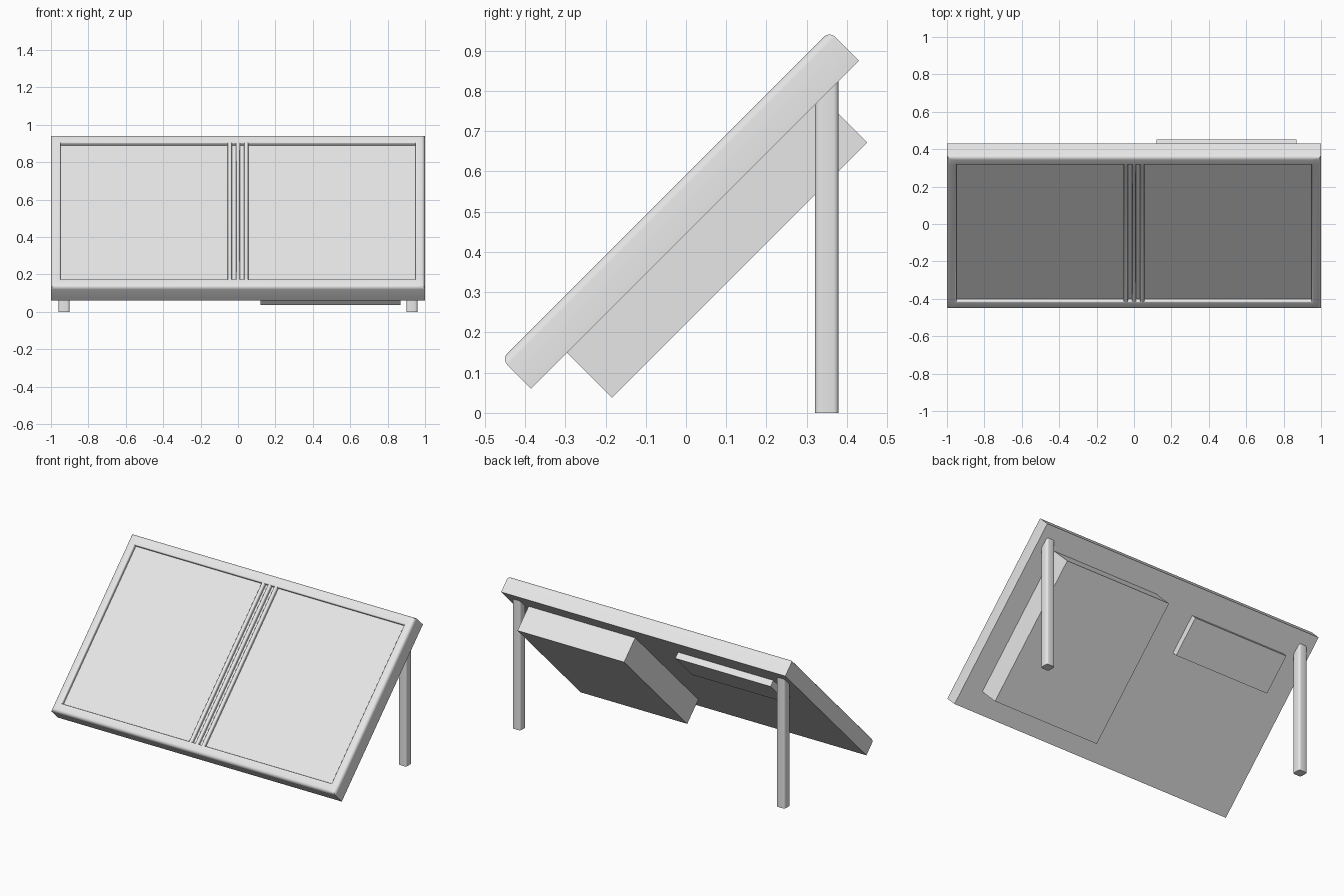
import bpy
import bmesh
import math
from mathutils import Matrix, Vector

cube = bpy.data.objects.get("Cube")
if cube:
    bpy.data.objects.remove(cube, do_unlink=True)

GREY = (0.8, 0.8, 0.8, 1.0)
grey = bpy.data.materials.new("light_grey")
grey.use_nodes = True
grey.diffuse_color = GREY
grey.node_tree.nodes["Principled BSDF"].inputs["Base Color"].default_value = GREY

# Tilted frame: local x across, y up the slope, z out of the panel face
TILT = Matrix.Translation((0, -0.385, 0.06)) @ Matrix.Rotation(math.radians(45), 4, "X")
LENGTH, THICK, DEPTH = 1.153, 0.104, 0.021


def finish(name, bm, matrix=Matrix()):
    bmesh.ops.recalc_face_normals(bm, faces=bm.faces[:])
    mesh = bpy.data.meshes.new(name)
    bm.to_mesh(mesh)
    bm.free()
    mesh.materials.append(grey)
    obj = bpy.data.objects.new(name, mesh)
    bpy.context.collection.objects.link(obj)
    obj.matrix_world = matrix
    bpy.ops.object.select_all(action="DESELECT")
    obj.select_set(True)
    bpy.context.view_layer.objects.active = obj
    bpy.ops.object.shade_smooth_by_angle(angle=math.radians(35))
    return obj


def box(lo, hi):
    lo, hi = Vector(lo), Vector(hi)
    bm = bmesh.new()
    bmesh.ops.create_cube(bm, size=1)
    for v in bm.verts:
        v.co = (lo + hi) / 2 + v.co * (hi - lo)
    return bm


# Panel slab: rim and ribs stay high, panels and grooves between them are sunk
half = [0.011, 0.033, 0.055, 0.948, 1.0]
xs = [-x for x in reversed(half)] + half
ys = [0, 0.06, LENGTH - 0.062, LENGTH]
bm = bmesh.new()
grid = [[bm.verts.new((x, y, THICK)) for y in ys] for x in xs]
rims = []
for i in range(len(xs) - 1):
    for j in range(len(ys) - 1):
        ring = [grid[i][j], grid[i + 1][j], grid[i + 1][j + 1], grid[i][j + 1]]
        if i % 2 == 1 and j == 1:
            floor = [bm.verts.new(v.co - Vector((0, 0, DEPTH))) for v in ring]
            bm.faces.new(floor)
            for k in range(4):
                n = (k + 1) % 4
                bm.faces.new((ring[k], ring[n], floor[n], floor[k]))
                rims.append((ring[k], ring[n]))
        else:
            bm.faces.new(ring)

# Slab sides and back
outer = [e for e in bm.edges if e.is_boundary]
made = bmesh.ops.extrude_edge_only(bm, edges=outer)["geom"]
for v in made:
    if isinstance(v, bmesh.types.BMVert):
        v.co.z = 0
bmesh.ops.holes_fill(bm, edges=[e for e in bm.edges if e.is_boundary], sides=0)
bmesh.ops.recalc_face_normals(bm, faces=bm.faces[:])

# Rounded inner rims, then the rounded outer edge
inner = [bm.edges.get(pair) for pair in rims]
bmesh.ops.bevel(bm, geom=inner, offset=0.009, offset_type="OFFSET", segments=3,
                profile=0.5, affect="EDGES", clamp_overlap=True)


def on_outline(e):
    a, b = (v.co for v in e.verts)
    if min(a.z, b.z) < THICK - 1e-4:
        return False
    return (any(abs(a.x - s) < 1e-4 and abs(b.x - s) < 1e-4 for s in (-1, 1))
            or any(abs(a.y - s) < 1e-4 and abs(b.y - s) < 1e-4 for s in (0, LENGTH)))


bmesh.ops.bevel(bm, geom=[e for e in bm.edges if on_outline(e)], offset=0.02,
                offset_type="OFFSET", segments=4, profile=0.5, affect="EDGES",
                clamp_overlap=True)
finish("panel_slab", bm, TILT)

# Large storage box and small cover plate on the underside
finish("storage_box", box((0.12, 0.126, -0.158), (0.87, 1.024, 0.004)), TILT)
finish("cover_plate", box((-0.835, 0.75, -0.04), (-0.165, 0.99, 0.004)), TILT)

# Rear legs with rounded upright edges, tops buried in the slab
for side, x in (("left", 0.93), ("right", -0.93)):
    leg = box((x - 0.029, 0.321, 0), (x + 0.029, 0.379, 0.84))
    upright = [e for e in leg.edges
               if abs(e.verts[0].co.z - e.verts[1].co.z) > 0.1]
    bmesh.ops.bevel(leg, geom=upright, offset=0.012, offset_type="OFFSET",
                    segments=3, profile=0.5, affect="EDGES")
    finish(side + "_rear_leg", leg)
